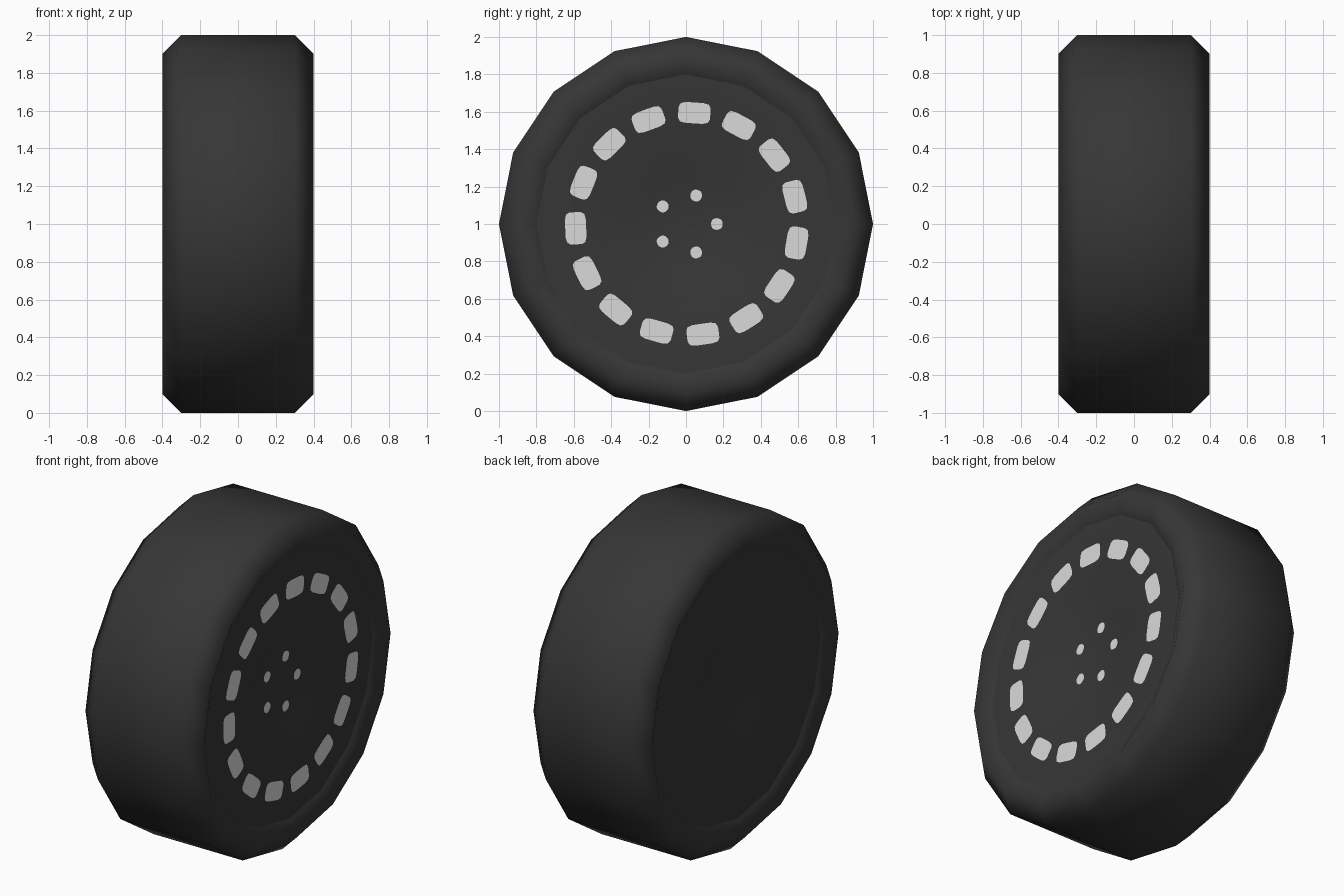
import bpy, math

if "Cube" in bpy.data.objects:
    bpy.data.objects.remove(bpy.data.objects["Cube"])

SIDES = 16
STEP = 2 * math.pi / SIDES
# Stepped disc: flat slot band, sloped step, flat hub
DISC = [(0.35, 0.80), (0.35, 0.48), (0.28, 0.26)]     # (x, radius) from rim to hub
SLOT_X, BOLT_X = 0.354, 0.284


def material(name, c):
    m = bpy.data.materials.new(name)
    m.diffuse_color = (c, c, c, 1)
    m.use_nodes = True
    m.node_tree.nodes["Principled BSDF"].inputs["Base Color"].default_value = m.diffuse_color
    return m


def make(name, verts, faces, mat):
    me = bpy.data.meshes.new(name)
    me.from_pydata(verts, [], faces)
    me.materials.append(mat)
    for p in me.polygons:
        p.use_smooth = True
    ob = bpy.data.objects.new(name, me)
    bpy.context.collection.objects.link(ob)
    return ob


# 16-sided profile spun around the x axis; optionally closed at its last ring
def spin(name, profile, mat, cap=False):
    verts, faces = [], []
    for x, r in profile:
        for i in range(SIDES):
            verts.append((x, r * math.cos(i * STEP), 1 + r * math.sin(i * STEP)))
    for k in range(len(profile) - 1):
        for i in range(SIDES):
            j = (i + 1) % SIDES
            a, b = k * SIDES, (k + 1) * SIDES
            faces.append((a + i, a + j, b + j, b + i))
    if cap:
        last = (len(profile) - 1) * SIDES
        faces.append(tuple(range(last, last + SIDES)))
    if profile[0][0] < 0 and cap:                      # left disc faces -x
        faces = [f[::-1] for f in faces]
    return make(name, verts, faces, mat)


rubber = material("dark rubber", 0.037)
silver = material("light grey", 0.7)

# Tyre with bevelled shoulders and a sunken lip, and a disc on each side
spin("tyre", [(-0.35, 0.8), (-0.4, 0.9), (-0.3, 1.0),
              (0.3, 1.0), (0.4, 0.9), (0.35, 0.8)], rubber)
spin("outer_disc", DISC, rubber, cap=True)
spin("inner_disc", [(-x, r) for x, r in DISC], rubber, cap=True)


# Painted flat patch: superellipse outline at a given radius and angle
def patch(verts, faces, x, radius, ang, half_r, half_t, power, n=24):
    base = len(verts)
    c, s = math.cos(ang), math.sin(ang)
    for i in range(n):
        a = 2 * math.pi * i / n
        u, v = math.cos(a), math.sin(a)
        f = 1 / (abs(u) ** power + abs(v) ** power) ** (1 / power)
        du, dv = radius + half_r * u * f, half_t * v * f
        verts.append((x, 0.005 + du * c - dv * s, 1 + du * s + dv * c))
    faces.append(tuple(range(base, base + n)))


# Ring of 15 vent slots
verts, faces = [], []
for k in range(15):
    patch(verts, faces, SLOT_X, 0.595, math.radians(86.2 - 24 * k), 0.056, 0.086, 5)
make("vent_slots", verts, faces, silver)

# Five wheel bolts
verts, faces = [], []
for k in range(5):
    patch(verts, faces, BOLT_X, 0.16, math.radians(72 * k), 0.031, 0.031, 2.3)
make("wheel_bolts", verts, faces, silver)
